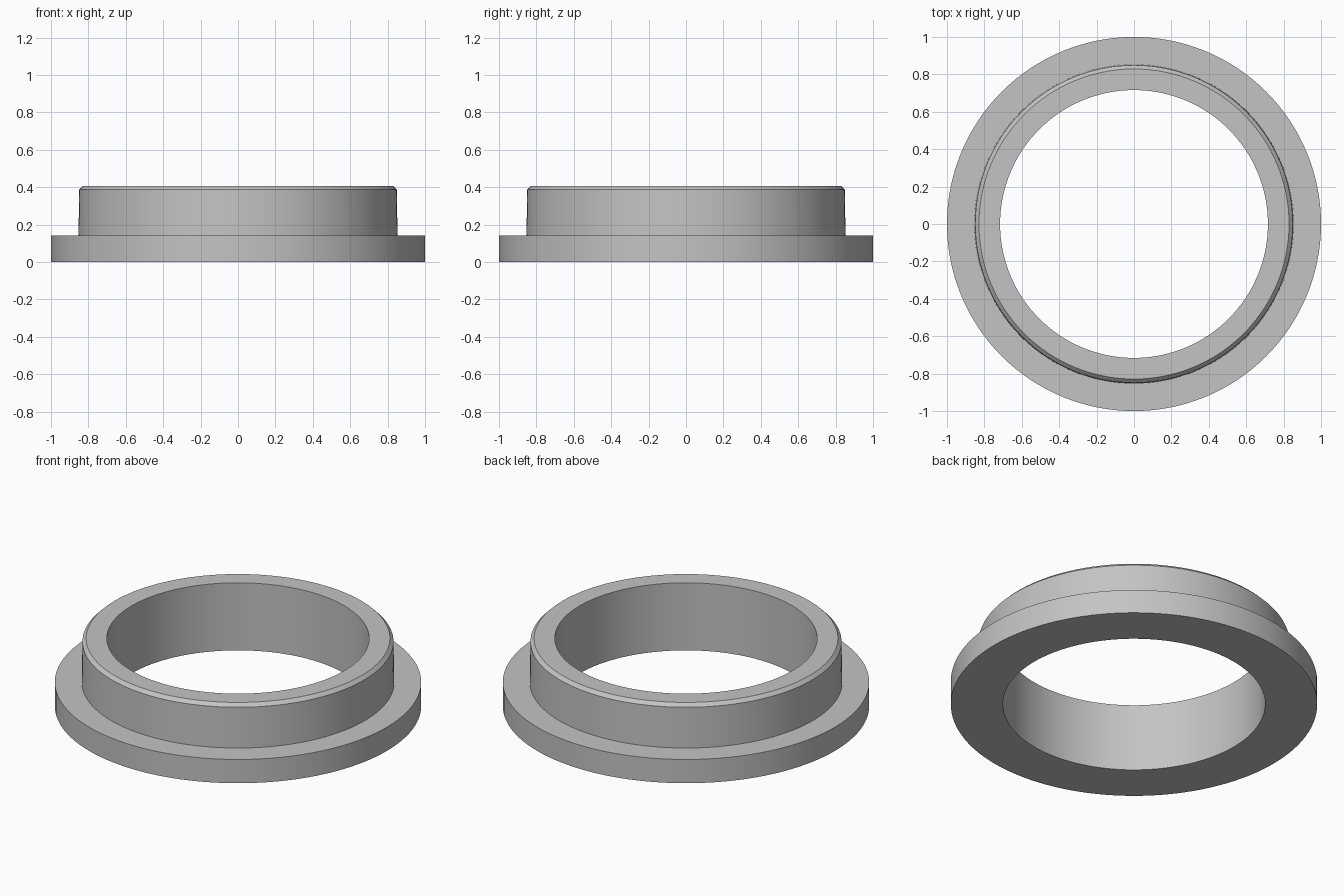
import bpy
import bmesh
import math

cube = bpy.data.objects.get("Cube")
if cube:
    bpy.data.objects.remove(cube, do_unlink=True)

SEGMENTS = 128

# One satin grey for the whole ring
grey = bpy.data.materials.new("satin_grey")
grey.use_nodes = True
colour = (0.55, 0.55, 0.55, 1)
grey.diffuse_color = colour
grey.node_tree.nodes["Principled BSDF"].inputs["Base Color"].default_value = colour


def lathe(name, profile, material):
    """Revolve a closed (radius, height) profile around z."""
    bm = bmesh.new()
    rings = []
    for i in range(SEGMENTS):
        a = math.tau * i / SEGMENTS
        rings.append([bm.verts.new((r * math.cos(a), r * math.sin(a), z))
                      for r, z in profile])
    for i, ring in enumerate(rings):
        following = rings[(i + 1) % SEGMENTS]
        for j in range(len(profile)):
            k = (j + 1) % len(profile)
            bm.faces.new((ring[j], following[j], following[k], ring[k]))
    bmesh.ops.recalc_face_normals(bm, faces=bm.faces)
    mesh = bpy.data.meshes.new(name)
    bm.to_mesh(mesh)
    bm.free()
    mesh.materials.append(material)
    obj = bpy.data.objects.new(name, mesh)
    bpy.context.collection.objects.link(obj)
    return obj


# Flanged bushing: wide flange, slightly tapered collar, chamfered rim, open bore
bushing = lathe("flanged_bushing", [
    (0.716, 0), (1, 0), (1, 0.143),        # flange
    (0.853, 0.143), (0.849, 0.387),        # collar wall
    (0.829, 0.407), (0.716, 0.407),        # chamfer and rim
], grey)

bpy.ops.object.select_all(action="DESELECT")
bushing.select_set(True)
bpy.context.view_layer.objects.active = bushing
bpy.ops.object.shade_smooth_by_angle(angle=math.radians(30))
